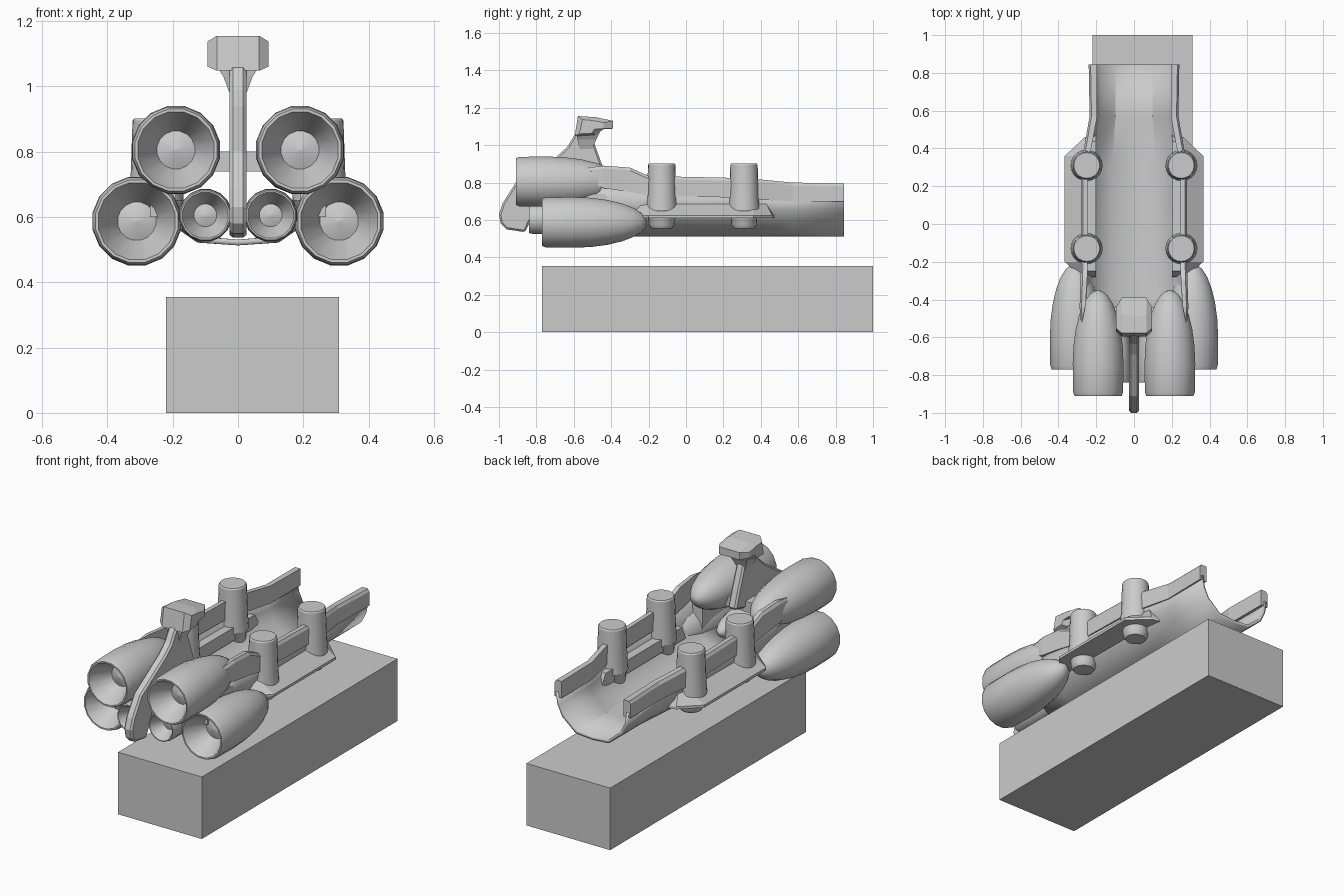
import bpy, bmesh, math
from mathutils import Vector

if "Cube" in bpy.data.objects:
    bpy.data.objects.remove(bpy.data.objects["Cube"])


def make(name, verts, faces, smooth=False):
    me = bpy.data.meshes.new(name)
    me.from_pydata([Vector(v) for v in verts], [], faces)
    bm = bmesh.new()
    bm.from_mesh(me)
    bmesh.ops.recalc_face_normals(bm, faces=bm.faces)
    bm.to_mesh(me)
    bm.free()
    ob = bpy.data.objects.new(name, me)
    bpy.context.collection.objects.link(ob)
    if smooth:
        bpy.ops.object.select_all(action='DESELECT')
        bpy.context.view_layer.objects.active = ob
        ob.select_set(True)
        bpy.ops.object.shade_smooth_by_angle(angle=math.radians(32))
    return ob


def loft(name, rings, closed=True, caps=True, smooth=False):
    n = len(rings[0])
    verts = [p for r in rings for p in r]
    faces = []
    for i in range(len(rings) - 1):
        for j in range(n if closed else n - 1):
            k = (j + 1) % n
            faces.append((i * n + j, i * n + k, (i + 1) * n + k, (i + 1) * n + j))
    if closed and caps:
        faces += [tuple(range(n)), tuple(range((len(rings) - 1) * n, len(rings) * n))]
    return make(name, verts, faces, smooth)


def box(name, x0, x1, y0, y1, z0, z1):
    return loft(name, [[(x0, y, z0), (x1, y, z0), (x1, y, z1), (x0, y, z1)] for y in (y0, y1)])


def engine(name, x, z, rad, rear, length, n=16):
    # bullet nose, straight barrel, chamfered lip, flared nozzle interior
    a = length * 0.7
    mid = rear + length - a
    prof = [(mid + a * math.sin(t), rad * math.cos(t))
            for t in [math.radians(d) for d in (89, 80, 68, 55, 42, 28, 14, 0)]]
    prof += [(rear + 0.02, rad * 0.985), (rear, rad * 0.93), (rear, rad * 0.87),
             (rear + rad * 0.9, rad * 0.43), (rear + rad * 0.75, rad * 0.01)]
    rings = [[(x + r * math.cos(2 * math.pi * (k + .5) / n), y,
               z + r * math.sin(2 * math.pi * (k + .5) / n)) for k in range(n)] for y, r in prof]
    return loft(name, rings, smooth=True)


# plinth under the craft
box("display_base", -0.22, 0.31, -0.77, 1.0, 0, 0.355)

# open trough hull: y, half width, wall top
stations = [(-0.58, 0.25, 0.76), (-0.40, 0.27, 0.79), (-0.20, 0.27, 0.76),
            (0.32, 0.265, 0.75), (0.57, 0.225, 0.73), (0.845, 0.225, 0.73)]
rings = []
for y, w, t in stations:
    half = [(w, t), (w * 0.95, 0.66), (w * 0.82, 0.60), (w * 0.45, 0.53), (0, 0.522)]
    rings.append([(-px, y, pz) for px, pz in half] + [(px, y, pz) for px, pz in half[-2::-1]])
hull = loft("hull_trough", rings, closed=False, smooth=True)
sol = hull.modifiers.new("thickness", 'SOLIDIFY')
sol.thickness = 0.018
sol.offset = 0

# rear cross bar
box("cross_bar", -0.2, 0.2, -0.58, -0.50, 0.74, 0.80)

for s, side in ((1, "right"), (-1, "left")):
    # raised side rail: y, outer x, thickness, bottom, top
    rail = [(-0.52, 0.282, 0.008, 0.80, 0.88), (-0.44, 0.288, 0.03, 0.77, 0.89),
            (-0.30, 0.283, 0.035, 0.75, 0.88), (-0.20, 0.28, 0.035, 0.73, 0.835),
            (0.25, 0.28, 0.035, 0.72, 0.825), (0.36, 0.272, 0.038, 0.71, 0.82),
            (0.57, 0.235, 0.04, 0.70, 0.80), (0.845, 0.24, 0.045, 0.70, 0.795)]
    loft("side_rail_" + side, [[(s * x, y, b), (s * x, y, t - 0.015), (s * (x - 0.01), y, t),
                                (s * (x - t0), y, t), (s * (x - t0), y, b)]
                               for y, x, t0, b, t in rail])

    # side sponson carrying the posts
    low = [(0.20, 0.475), (0.26, 0.46), (0.367, 0.36), (0.367, -0.20), (0.28, -0.28), (0.20, -0.28)]
    top = [(0.20, 0.44), (0.25, 0.43), (0.27, 0.36), (0.27, -0.20), (0.25, -0.25), (0.20, -0.25)]
    loft("sponson_" + side, [[(s * x, y, 0.61) for x, y in low],
                             [(s * x, y, 0.625) for x, y in low],
                             [(s * x, y, 0.685) for x, y in top]])

    # tapered posts
    for y, place in ((0.31, "front"), (-0.13, "rear")):
        n = 20
        prof = [(0.555, 0.055), (0.575, 0.068), (0.63, 0.072), (0.65, 0.084), (0.72, 0.079),
                (0.895, 0.073), (0.902, 0.068)]
        loft("post_%s_%s" % (place, side),
             [[(s * 0.25 + r * math.cos(2 * math.pi * k / n),
                y + r * math.sin(2 * math.pi * k / n), z) for k in range(n)] for z, r in prof],
             smooth=True)

    # engine cluster
    engine("upper_engine_" + side, s * 0.19, 0.805, 0.137, -0.91, 0.56)
    engine("lower_engine_" + side, s * 0.31, 0.587, 0.138, -0.77, 0.56)
    engine("small_engine_" + side, s * 0.10, 0.605, 0.082, -0.84, 0.40)

    # pylon joining the engines to the hull
    box("engine_pylon_" + side, s * 0.19, s * 0.27, -0.66, -0.42, 0.60, 0.74)

# curved tail fin with bevelled edges
fin = [(-0.86, 0.535), (-0.96, 0.55), (-0.99, 0.58), (-1.0, 0.63), (-0.98, 0.69), (-0.91, 0.80),
       (-0.69, 0.94), (-0.635, 0.99), (-0.59, 1.065), (-0.51, 1.065), (-0.44, 0.87), (-0.41, 0.78),
       (-0.62, 0.73), (-0.80, 0.67), (-0.83, 0.60)]
tail = loft("tail_fin", [[(x, y, z) for y, z in fin] for x in (-0.026, 0.026)])
bev = tail.modifiers.new("edge", 'BEVEL')
bev.width = 0.01
bev.segments = 1
bev.limit_method = 'ANGLE'
bev.angle_limit = math.radians(50)

# flare between fin and sensor head
loft("fin_flare", [[(-w, a, z), (w, a, z), (w, b, z), (-w, b, z)] for w, a, b, z in
                   ((0.026, -0.57, -0.50, 0.98), (0.045, -0.58, -0.48, 1.03), (0.07, -0.585, -0.46, 1.07))])

# sensor head: side profile sections across x, narrowed at the ends
head = []
for x, f0, f1, dz in ((-0.094, -0.565, -0.45, 0.018), (-0.065, -0.59, -0.40, 0), (0.065, -0.59, -0.40, 0),
                      (0.094, -0.565, -0.45, 0.018)):
    m = f0 + (f1 - f0) * 0.55
    head.append([(x, f0 - 0.005, 1.048 + dz * 0.7), (x, f0 + 0.012, 1.155 - dz), (x, m, 1.15 - dz),
                 (x, f1 + 0.01, 1.13 - dz * 0.5), (x, f1 + 0.01, 1.088), (x, f1 - 0.04, 1.086),
                 (x, m, 1.055 + dz * 0.5)])
loft("sensor_head", head)
